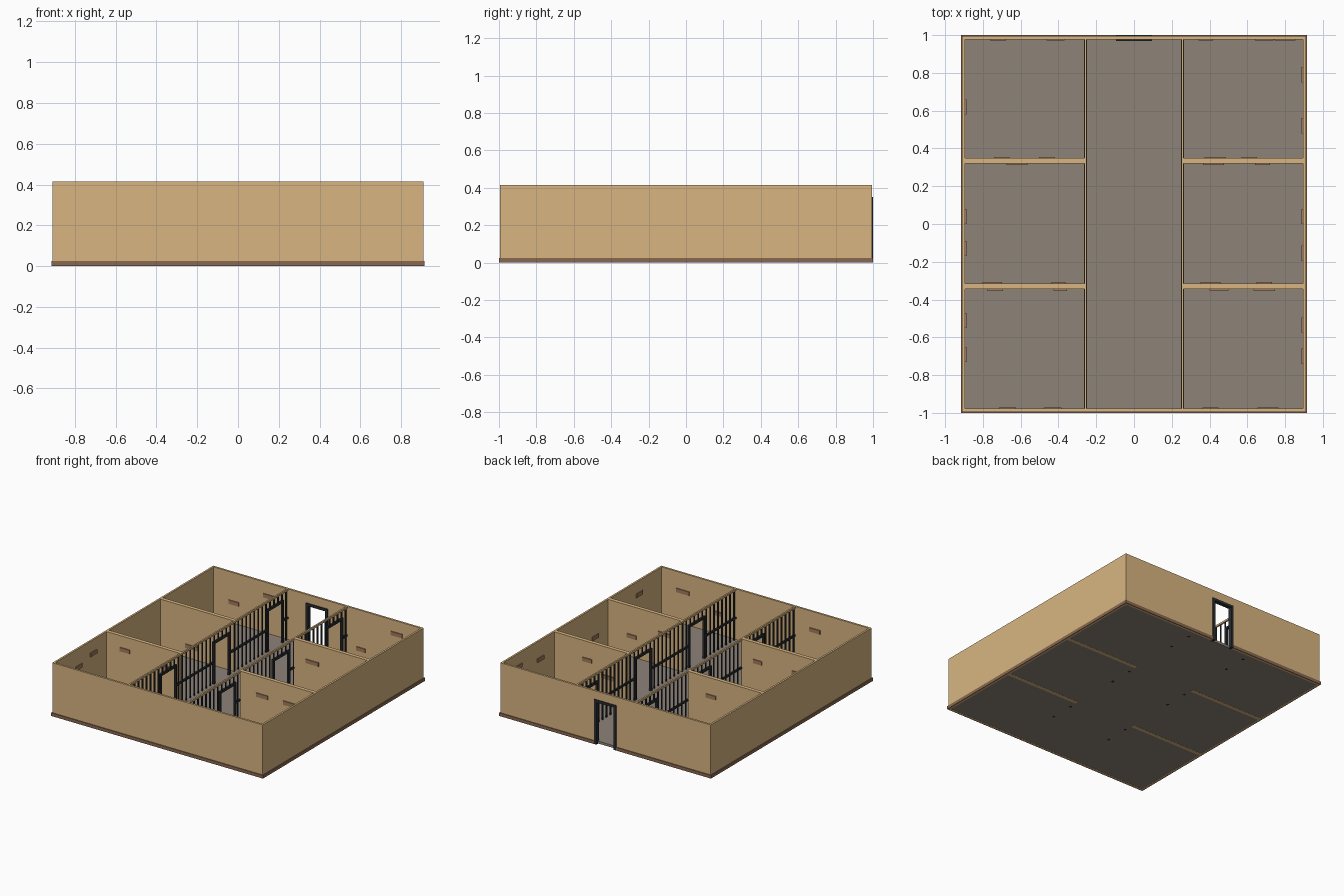
import bpy, bmesh, random
from mathutils import Matrix, Vector

if "Cube" in bpy.data.objects:
    bpy.data.objects.remove(bpy.data.objects["Cube"])

random.seed(4)


def mat(name, col):
    m = bpy.data.materials.new(name)
    m.diffuse_color = (*col, 1)
    m.use_nodes = True
    m.node_tree.nodes["Principled BSDF"].inputs["Base Color"].default_value = m.diffuse_color
    return m


TAN = mat("sandy_plaster", (0.69, 0.46, 0.22))
FLOOR = mat("stone_floor", (0.27, 0.23, 0.19))
TRIM = mat("brown_trim", (0.25, 0.14, 0.08))
BRICK = mat("brick", (0.36, 0.20, 0.11))
IRON = mat("dark_iron", (0.022, 0.025, 0.028))


def box(bm, x0, x1, y0, y1, z0, z1):
    c = Vector(((x0 + x1) / 2, (y0 + y1) / 2, (z0 + z1) / 2))
    s = (abs(x1 - x0), abs(y1 - y0), z1 - z0, 1)
    bmesh.ops.create_cube(bm, size=1, matrix=Matrix.Translation(c) @ Matrix.Diagonal(s))


def rod(bm, x, y, z0, z1, r=0.006):
    bmesh.ops.create_cone(bm, cap_ends=True, segments=8, radius1=r, radius2=r, depth=z1 - z0,
                          matrix=Matrix.Translation((x, y, (z0 + z1) / 2)))


def finish(name, bm, material):
    me = bpy.data.meshes.new(name)
    bm.to_mesh(me)
    bm.free()
    ob = bpy.data.objects.new(name, me)
    me.materials.append(material)
    bpy.context.collection.objects.link(ob)
    return ob


def boxes(name, material, items):
    bm = bmesh.new()
    for b in items:
        box(bm, *b)
    return finish(name, bm, material)


WX, WY = 0.91, 0.994      # outer faces of the walls
IX, IY = 0.895, 0.978     # inner faces of the walls
H = 0.415
DW, DH = 0.095, 0.35      # entrance half width and height
ROW = 0.257               # x of the bar rows
CELLS = (-0.66, 0, 0.66)

# Floor slab
boxes("floor", FLOOR, [(-IX, IX, -IY, IY, 0.001, 0.02)])

# Outer walls, with the entrance left open in the back wall
boxes("outer_walls", TAN, [
    (-WX, -IX, -WY, WY, 0, H), (IX, WX, -WY, WY, 0, H),
    (-IX, IX, -WY, -IY, 0, H),
    (-IX, -DW, IY, WY, 0, H), (DW, IX, IY, WY, 0, H),
    (-DW, DW, IY, WY, DH, H)])

# Base trim around the outside
TX = 0.916
boxes("base_trim", TRIM, [
    (-TX, -WX, -1, 1, 0, 0.025), (WX, TX, -1, 1, 0, 0.025),
    (-WX, WX, -1, -WY, 0, 0.025),
    (-WX, -DW, WY, 1, 0, 0.025), (DW, WX, WY, 1, 0, 0.025)])

# Walls between the cells
boxes("cell_partitions", TAN, [
    (s * (ROW + 0.003), s * IX, y - 0.015, y + 0.015, 0, H)
    for s in (-1, 1) for y in (-0.33, 0.334)])

# Beams over the bar rows
boxes("bar_top_beams", TAN, [
    (s * ROW - 0.006, s * ROW + 0.006, -IY, IY, 0.4, H) for s in (-1, 1)])

# Entrance door frame
F = 0.02
boxes("entrance_frame", IRON, [
    (-DW, -DW + F, 0.97, 1, 0, DH), (DW - F, DW, 0.97, 1, 0, DH),
    (-DW + F, DW - F, 0.97, 1, DH - F, DH)])

# Cell door frames
frames = []
for s in (-1, 1):
    x0, x1 = s * ROW - 0.008, s * ROW + 0.008
    for c in CELLS:
        a, b = c + 0.06, c + 0.265
        frames += [(x0, x1, a, a + 0.018, 0, DH), (x0, x1, b - 0.018, b, 0, DH),
                   (x0, x1, a + 0.018, b - 0.018, DH - 0.018, DH)]
boxes("cell_door_frames", IRON, frames)

# Vertical bars, shortened above each doorway
bm = bmesh.new()
n = 40
for s in (-1, 1):
    for i in range(n):
        y = -0.96 + i * 1.92 / (n - 1)
        in_door = any(c + 0.055 < y < c + 0.27 for c in CELLS)
        rod(bm, s * ROW, y, DH if in_door else 0.015, 0.402)
finish("cell_bars", bm, IRON)

# Middle rails between the doorways
rails = []
for s in (-1, 1):
    ends = [-IY] + [v for c in CELLS for v in (c + 0.06, c + 0.265)] + [IY]
    for a, b in zip(ends[::2], ends[1::2]):
        rails.append((s * ROW - 0.007, s * ROW + 0.007, a, b, 0.182, 0.196))
boxes("bar_rails", IRON, rails)

# Exposed bricks: (wall y, facing) with brick centres along x
D = 0.007
x_bricks = {
    (IY, -1): (-0.72, -0.415, 0.38, 0.69, 0.80),
    (0.349, 1): (-0.70, -0.46, 0.43, 0.61),
    (0.319, -1): (-0.62, 0.42, 0.68),
    (-0.315, 1): (-0.75, -0.40, 0.405, 0.69),
    (-0.345, -1): (-0.735, -0.39, 0.45, 0.69),
    (-IY, 1): (-0.67, -0.43, 0.405, 0.71)}
bricks = []
levels = (0.11, 0.18, 0.27, 0.31)
for (y, f), xs in x_bricks.items():
    for x in xs:
        z, w = random.choice(levels), random.uniform(0.036, 0.06)
        bricks.append((x - w, x + w, y, y + f * D, z - 0.015, z + 0.015))
# Bricks on the side walls
y_bricks = {-1: (0.62, 0.04, -0.13, -0.51, -0.69),
            1: (0.79, 0.52, 0.04, -0.155, -0.535, -0.70)}
for s, ys in y_bricks.items():
    for y in ys:
        z = random.choice(levels)
        bricks.append((s * IX, s * (IX - D), y - 0.04, y + 0.04, z - 0.015, z + 0.015))
boxes("exposed_bricks", BRICK, bricks)
